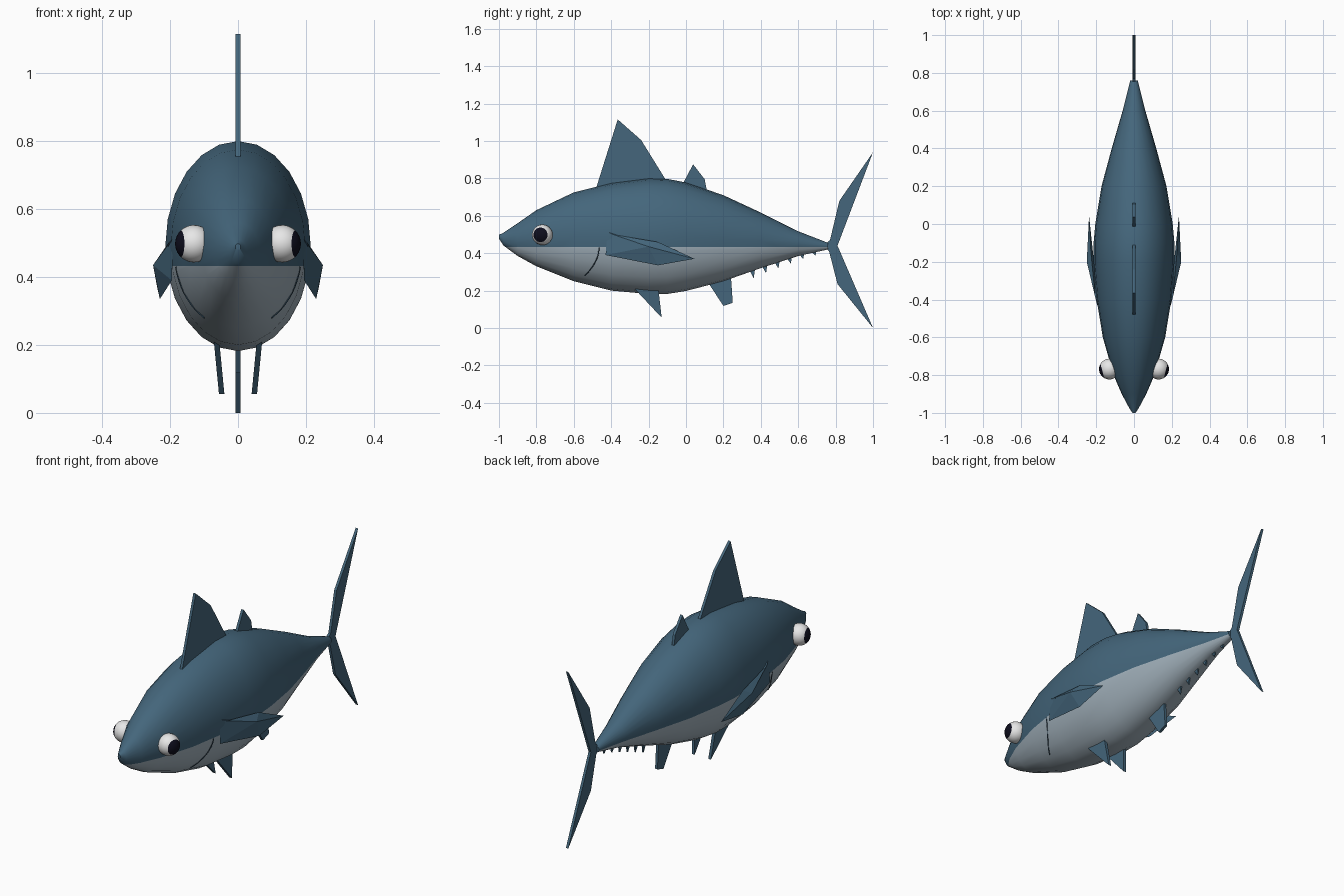
import bpy, bmesh, math
from mathutils import Vector

old = bpy.data.objects.get("Cube")
if old:
    bpy.data.objects.remove(old, do_unlink=True)


def material(name, rgb):
    m = bpy.data.materials.new(name)
    m.use_nodes = True
    m.diffuse_color = (*rgb, 1)
    bsdf = m.node_tree.nodes["Principled BSDF"]
    bsdf.inputs["Base Color"].default_value = (*rgb, 1)
    bsdf.inputs["Roughness"].default_value = 0.7
    return m


BLUE = material("steel_blue", (0.058, 0.133, 0.2))
BELLY = material("silver_grey", (0.36, 0.44, 0.5))
WHITE = material("eye_white", (0.85, 0.85, 0.85))
BLACK = material("pupil_black", (0.004, 0.004, 0.012))
DARK = material("gill_dark", (0.02, 0.045, 0.07))


def finish(bm, name, mats, smooth=None):
    bmesh.ops.recalc_face_normals(bm, faces=bm.faces)
    me = bpy.data.meshes.new(name)
    bm.to_mesh(me)
    bm.free()
    for m in mats:
        me.materials.append(m)
    ob = bpy.data.objects.new(name, me)
    bpy.context.collection.objects.link(ob)
    if smooth:
        bpy.ops.object.select_all(action='DESELECT')
        ob.select_set(True)
        bpy.context.view_layer.objects.active = ob
        bpy.ops.object.shade_smooth_by_angle(angle=math.radians(smooth))
    return ob


# Body stations: y, half width, top z, bottom z
STATIONS = [
    (-1, .008, .498, .478), (-.975, .025, .51, .44), (-.9, .065, .56, .385),
    (-.8, .108, .63, .33), (-.6, .165, .725, .25), (-.4, .198, .775, .2),
    (-.2, .214, .8, .182), (-.1, .214, .797, .182), (0, .205, .778, .198),
    (.2, .172, .71, .25), (.4, .118, .617, .32), (.6, .06, .517, .385),
    (.76, .02, .455, .42)]


def section(y):
    for a, b in zip(STATIONS, STATIONS[1:]):
        if y <= b[0]:
            t = (y - a[0]) / (b[0] - a[0])
            return [p + (q - p) * t for p, q in zip(a, b)][1:]


def skin_x(y, z):
    w, top, low = section(y)
    s = (2 * z - top - low) / (top - low)
    return w * math.sqrt(max(0, 1 - s * s))


# Body: lofted rings, cut at the colour line
SIDES = 24
bm = bmesh.new()
rings = []
for y, w, top, low in STATIONS:
    angles = [math.tau * i / SIDES for i in range(SIDES)]
    rings.append([bm.verts.new((w * math.cos(a), y, (top + low) / 2 + (top - low) / 2 * math.sin(a)))
                  for a in angles])
for r, s in zip(rings, rings[1:]):
    for i in range(SIDES):
        j = (i + 1) % SIDES
        bm.faces.new((r[i], r[j], s[j], s[i]))
bm.faces.new(rings[0])
bm.faces.new(rings[-1])
bmesh.ops.bisect_plane(bm, geom=bm.verts[:] + bm.edges[:] + bm.faces[:],
                       plane_co=(0, 0, .432), plane_no=(0, 0, 1))
for f in bm.faces:
    f.material_index = int(f.calc_center_median().z < .432 and f.calc_center_median().y < .75)
finish(bm, "body", [BLUE, BELLY], 40)


# Flat fins: side outline given thickness, root_x and tip_x lean them outwards
def fin(name, outline, thick=.014, root_x=0, tip_x=0):
    zs = [z for _, z in outline]
    lo, hi = min(zs), max(zs)
    bm = bmesh.new()
    sides = []
    for off in (-thick / 2, thick / 2):
        sides.append([bm.verts.new((off + tip_x + (root_x - tip_x) * (z - lo) / (hi - lo), y, z))
                      for y, z in outline])
    a, b = sides
    bm.faces.new(a)
    bm.faces.new(b)
    for i in range(len(a)):
        j = (i + 1) % len(a)
        bm.faces.new((a[i], a[j], b[j], b[i]))
    return finish(bm, name, [BLUE])


fin("first_dorsal_fin", [(-.48, .75), (-.365, 1.115), (-.24, 1.005), (-.11, .795), (-.2, .75)])
fin("second_dorsal_fin", [(-.02, .765), (.038, .875), (.1, .795), (.112, .73)])
fin("anal_fin", [(.12, .24), (.2, .118), (.25, .135), (.24, .28)])
fin("tail_fin_upper", [(.735, .44), (.77, .47), (.82, .68), (1, .94), (.81, .44)])
fin("tail_fin_lower", [(.735, .44), (.81, .44), (1, 0), (.81, .235), (.765, .41)])

# Finlets under the tail, shrinking backwards
for i in range(6):
    y = .35 + .066 * i
    low = section(y)[2]
    size = .036 - .004 * i
    fin(f"finlet_{i + 1}", [(y - .012, low + .01), (y + .012, low - size),
                            (y + .02, low + .02)], .008)

# Paired parts
for side, s in (("left", 1), ("right", -1)):
    fin(f"{side}_pelvic_fin", [(-.28, .215), (-.13, .055), (-.15, .23)], .016, s * .065, s * .048)

    # Pectoral fin: outline bulged to a ridge on both faces
    bm = bmesh.new()
    rim = [(.195, -.43, .39), (.19, -.42, .515), (.205, -.39, .5), (.228, -.15, .46),
           (.238, .045, .37), (.23, -.15, .335)]
    rim = [bm.verts.new((s * x, y, z)) for x, y, z in rim]
    for apex in ((.25, -.2, .435), (.212, -.2, .42)):
        v = bm.verts.new((s * apex[0], *apex[1:]))
        for i in range(len(rim)):
            bm.faces.new((rim[i], rim[(i + 1) % len(rim)], v))
    finish(bm, f"{side}_pectoral_fin", [BLUE])

    # Eye with a pupil cap facing outwards and slightly forwards
    gaze = Vector((s * .95, -.25, 0)).normalized()
    bm = bmesh.new()
    bmesh.ops.create_uvsphere(bm, u_segments=32, v_segments=24, radius=.055)
    turn = Vector((0, 0, 1)).rotation_difference(gaze).to_matrix()
    bmesh.ops.rotate(bm, verts=bm.verts, matrix=turn)
    for f in bm.faces:
        f.material_index = int(f.calc_center_median().normalized().dot(gaze) > .74)
    bmesh.ops.translate(bm, verts=bm.verts, vec=(s * .13, -.768, .498))
    finish(bm, f"{side}_eye", [WHITE, BLACK], 60)

    # Gill slit: thin tube laid on the skin
    curve = bpy.data.curves.new(f"{side}_gill_slit", 'CURVE')
    curve.dimensions = '3D'
    curve.bevel_depth = .003
    curve.bevel_resolution = 1
    spline = curve.splines.new('POLY')
    steps = 10
    spline.points.add(steps)
    for i, p in enumerate(spline.points):
        t = i / steps
        y, z = -.465 - .075 * t * t, .43 - .15 * t
        p.co = (s * (skin_x(y, z) - .001), y, z, 1)
    curve.materials.append(DARK)
    bpy.context.collection.objects.link(bpy.data.objects.new(f"{side}_gill_slit", curve))
